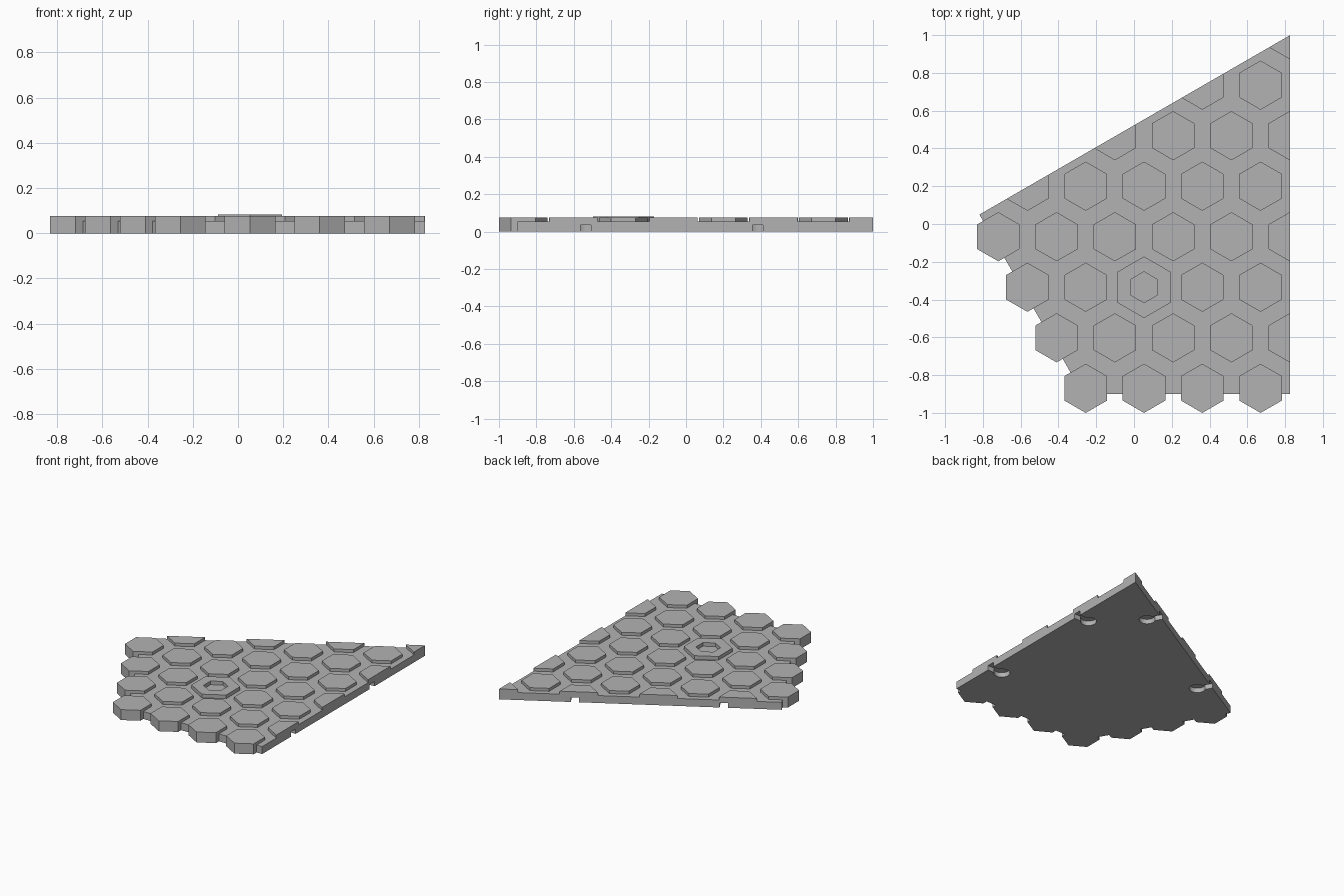
import bpy, bmesh, math
from mathutils import Vector, Matrix

cube = bpy.data.objects.get("Cube")
if cube:
    bpy.data.objects.remove(cube)

BASE_TOP, TILE_TOP, RING_TOP = 0.055, 0.077, 0.082
RIGHT, BOTTOM = 0.827, -0.9
CORNER = Vector((RIGHT, 1.0, 0))                      # back right corner of the slab
ALONG = Vector((-math.cos(math.pi / 6), -0.5, 0))     # along the slanted back edge
BACK_NORMAL = Vector((-0.5, math.cos(math.pi / 6), 0))
LEFT_POINT = CORNER + ALONG * 1.9
LEFT_NORMAL = ALONG.copy()

stone = bpy.data.materials.new("stone_grey")
stone.use_nodes = True
GREY = (0.45, 0.45, 0.45, 1)
stone.diffuse_color = GREY
stone.node_tree.nodes["Principled BSDF"].inputs["Base Color"].default_value = GREY


def add_object(name, bm):
    bmesh.ops.recalc_face_normals(bm, faces=bm.faces)
    mesh = bpy.data.meshes.new(name)
    bm.to_mesh(mesh)
    bm.free()
    mesh.materials.append(stone)
    obj = bpy.data.objects.new(name, mesh)
    bpy.context.collection.objects.link(obj)
    return obj


def prism(bm, outline, z0, z1):
    low = [bm.verts.new((p[0], p[1], z0)) for p in outline]
    high = [bm.verts.new((p[0], p[1], z1)) for p in outline]
    bm.faces.new(low[::-1])
    bm.faces.new(high)
    for i in range(len(low)):
        j = (i + 1) % len(low)
        bm.faces.new((low[i], low[j], high[j], high[i]))


def ngon(x, y, radius, sides=6):
    step = 2 * math.pi / sides
    return [(x + radius * math.sin(-i * step), y + radius * math.cos(i * step))
            for i in range(sides)]


def clip(bm, point, normal):
    geom = bm.verts[:] + bm.edges[:] + bm.faces[:]
    cut = bmesh.ops.bisect_plane(bm, geom=geom, plane_co=point, plane_no=normal,
                                 clear_outer=True)
    edges = [e for e in cut["geom_cut"]
             if isinstance(e, bmesh.types.BMEdge) and e.is_valid and e.is_boundary]
    if edges:
        bmesh.ops.holes_fill(bm, edges=edges)


# Slab: straight right and front edges, slanted back and left edges
slope = LEFT_POINT + Vector((0.5, -math.cos(math.pi / 6), 0)) * (
    (LEFT_POINT.y - BOTTOM) / math.cos(math.pi / 6))
bm = bmesh.new()
prism(bm, [CORNER, LEFT_POINT, slope, (RIGHT, BOTTOM)], 0, BASE_TOP)
slab = add_object("base_slab", bm)

# Connector pockets: round recess plus a narrow mouth through the edge
INSET, POCKET_R, MOUTH, DEPTH = 0.1, 0.055, 0.056, 0.035
spots = [(Vector((RIGHT, y, 0)), Vector((-1, 0, 0))) for y in (0.383, -0.537)]
spots += [(CORNER + ALONG * t, -BACK_NORMAL) for t in (0.51, 1.51)]
for n, (edge, inward) in enumerate(spots):
    side = Vector((-inward.y, inward.x, 0)) * MOUTH / 2
    middle = edge + inward * INSET
    outside = edge - inward * 0.05
    shapes = {"pocket": ngon(middle.x, middle.y, POCKET_R, 32),
              "mouth": [outside - side, outside + side, middle + side, middle - side]}
    for kind, outline in shapes.items():
        bm = bmesh.new()
        prism(bm, outline, -0.05, DEPTH)
        cutter = add_object(f"{kind}_cutter_{n + 1}", bm)
        cutter.hide_render = True
        cutter.hide_set(True)
        cutter.display_type = "WIRE"
        mod = slab.modifiers.new(cutter.name, "BOOLEAN")
        mod.operation = "DIFFERENCE"
        mod.solver = "EXACT"
        mod.object = cutter

# Apply the cuts and drop the cutters
bpy.context.view_layer.update()
cut_mesh = bpy.data.meshes.new_from_object(
    slab.evaluated_get(bpy.context.evaluated_depsgraph_get()))
slab.modifiers.clear()
slab.data = cut_mesh
for obj in [o for o in bpy.data.objects if "_cutter_" in o.name]:
    bpy.data.objects.remove(obj)

# Hexagonal tiles, trimmed at the straight edges, full height on the ragged ones
SPACING, ROW, RADIUS = 0.3085, 0.2675, 0.13
for row in range(8):
    y = -0.87 + ROW * row
    for col in range(-4, 4):
        x = 0.053 + SPACING * (col + 0.5 * (row % 2))
        centre = Vector((x, y, 0))
        left_gap = (LEFT_POINT - centre).dot(LEFT_NORMAL)
        back_gap = (CORNER - centre).dot(BACK_NORMAL)
        if left_gap < 0 or back_gap < -0.12 or x > RIGHT + 0.1:
            continue
        if row == 2 and col == 0:
            ring_centre = (x, y)
            continue
        ragged = row == 0 or (left_gap < 0.1 and back_gap > 0.05)
        bm = bmesh.new()
        prism(bm, ngon(x, y, RADIUS), 0 if ragged else BASE_TOP, TILE_TOP)
        clip(bm, Vector((RIGHT, 0, 0)), Vector((1, 0, 0)))
        clip(bm, CORNER, BACK_NORMAL)
        if bm.faces:
            add_object(f"hex_tile_{row + 1}_{col + 5}", bm)
        else:
            bm.free()

# Large ring tile with a hexagonal socket
bm = bmesh.new()
loops = [[bm.verts.new((p[0], p[1], z)) for p in ngon(*ring_centre, r)]
         for r, z in ((0.163, BASE_TOP), (0.163, RING_TOP),
                      (0.082, RING_TOP), (0.082, BASE_TOP))]
for a, b in zip(loops, loops[1:] + loops[:1]):
    for i in range(6):
        j = (i + 1) % 6
        bm.faces.new((a[i], a[j], b[j], b[i]))
add_object("ring_tile", bm)
